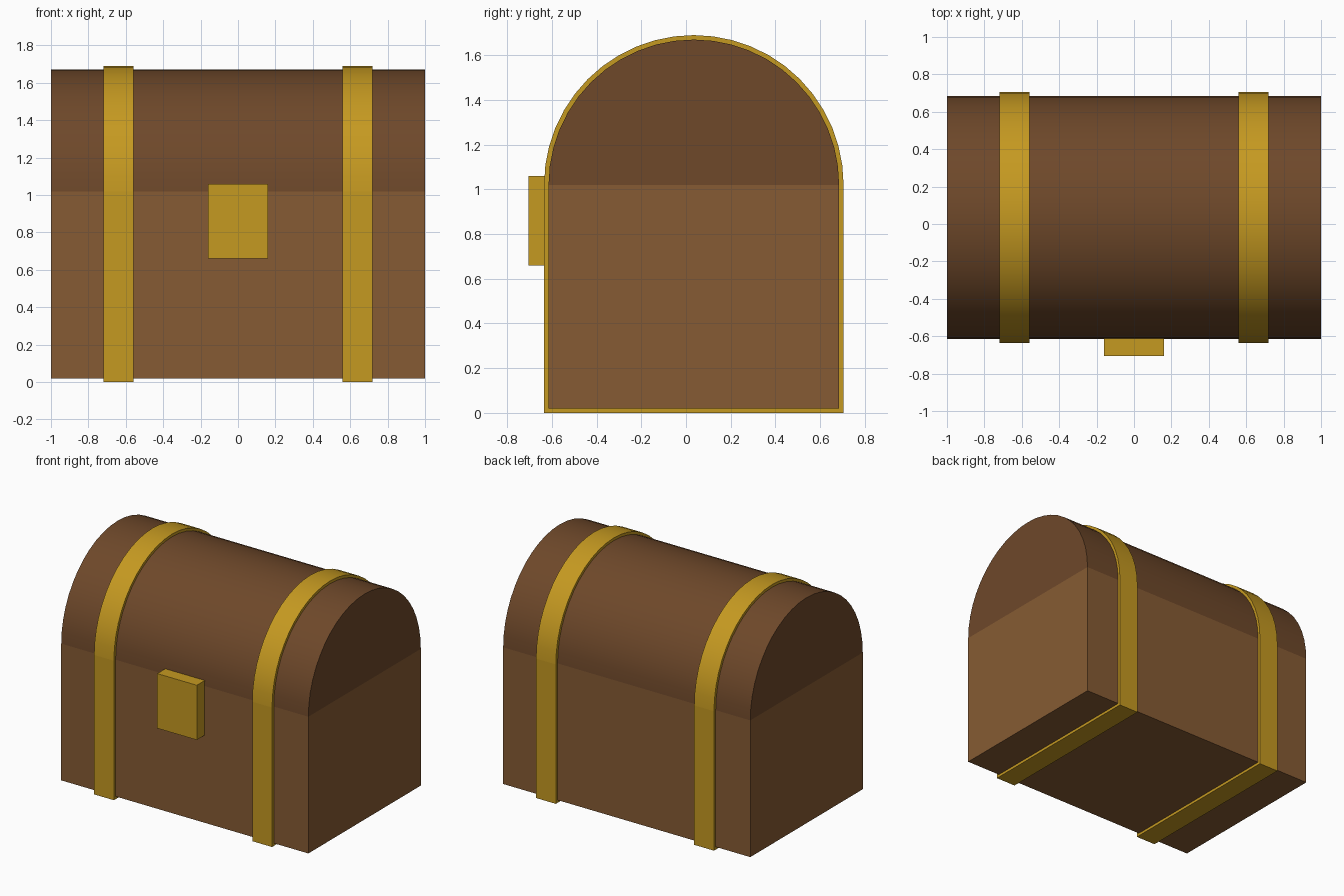
import bpy, bmesh, math

if "Cube" in bpy.data.objects:
    bpy.data.objects.remove(bpy.data.objects["Cube"])

CY, SEAM, R = 0.035, 1.02, 0.65   # chest centre in y, lid seam height, lid radius
BASE_Z, STRAP = 0.02, 0.02        # chest underside, strap thickness
EMBED = 0.01                      # how far straps sink into the wood


def material(name, rgb):
    m = bpy.data.materials.new(name)
    m.diffuse_color = (*rgb, 1.0)
    m.use_nodes = True
    m.node_tree.nodes["Principled BSDF"].inputs["Base Color"].default_value = m.diffuse_color
    return m


def make_object(name, bm, mat):
    bmesh.ops.recalc_face_normals(bm, faces=bm.faces[:])
    mesh = bpy.data.meshes.new(name)
    bm.to_mesh(mesh)
    bm.free()
    mesh.materials.append(mat)
    mesh.shade_smooth()
    mesh.set_sharp_from_angle(angle=math.radians(30))
    ob = bpy.data.objects.new(name, mesh)
    bpy.context.collection.objects.link(ob)
    return ob


def prism(name, profile, x0, x1, mat):
    """Solid made by extruding a (y, z) outline along x."""
    bm = bmesh.new()
    face = bm.faces.new([bm.verts.new((x0, y, z)) for y, z in profile])
    ext = bmesh.ops.extrude_face_region(bm, geom=[face])
    verts = [g for g in ext["geom"] if isinstance(g, bmesh.types.BMVert)]
    bmesh.ops.translate(bm, verts=verts, vec=(x1 - x0, 0, 0))
    return make_object(name, bm, mat)


def strap(name, outer, inner, x0, x1, mat):
    """Rectangular section swept between two matching (y, z) paths, mirrored in x."""
    bm = bmesh.new()
    rings = []
    for (yo, zo), (yi, zi) in zip(outer, inner):
        section = [(x0, yo, zo), (x1, yo, zo), (x1, yi, zi), (x0, yi, zi)]
        rings.append([bm.verts.new(p) for p in section])
    for a, b in zip(rings, rings[1:]):
        for i in range(4):
            j = (i + 1) % 4
            bm.faces.new((a[i], a[j], b[j], b[i]))
    bm.faces.new(rings[0])
    bm.faces.new(rings[-1])
    ob = make_object(name, bm, mat)
    ob.modifiers.new("Mirror", "MIRROR").use_mirror_merge = False
    return ob


def rect(y0, y1, z0, z1):
    return [(y0, z0), (y1, z0), (y1, z1), (y0, z1)]


def arch(r, n=24):
    """Half circle over the chest, from back seam to front seam."""
    return [(CY + r * math.cos(math.pi * i / n), SEAM + r * math.sin(math.pi * i / n))
            for i in range(n + 1)]


def cradle(r, z):
    """U-shaped path under the base, from back seam to front seam."""
    return [(CY + r, SEAM), (CY + r, z), (CY - r, z), (CY - r, SEAM)]


wood = material("wood", (0.24, 0.105, 0.033))
dark_wood = material("dark_wood", (0.156, 0.065, 0.023))
brass = material("brass", (0.56, 0.32, 0.015))

# Wooden box and domed lid
prism("chest_base", rect(CY - R, CY + R, BASE_Z, SEAM), -1, 1, wood)
prism("chest_lid", arch(R), -1, 1, dark_wood)

# Brass straps: lower half around the base, upper half over the lid
strap("base_straps", cradle(R + STRAP, 0), cradle(R - EMBED, BASE_Z + EMBED),
      0.56, 0.72, brass)
strap("lid_straps", arch(R + STRAP), arch(R - EMBED), 0.56, 0.72, brass)

# Lock plate on the front
prism("lock_plate", rect(-0.705, CY - R + EMBED, 0.66, 1.06), -0.16, 0.16, brass)
